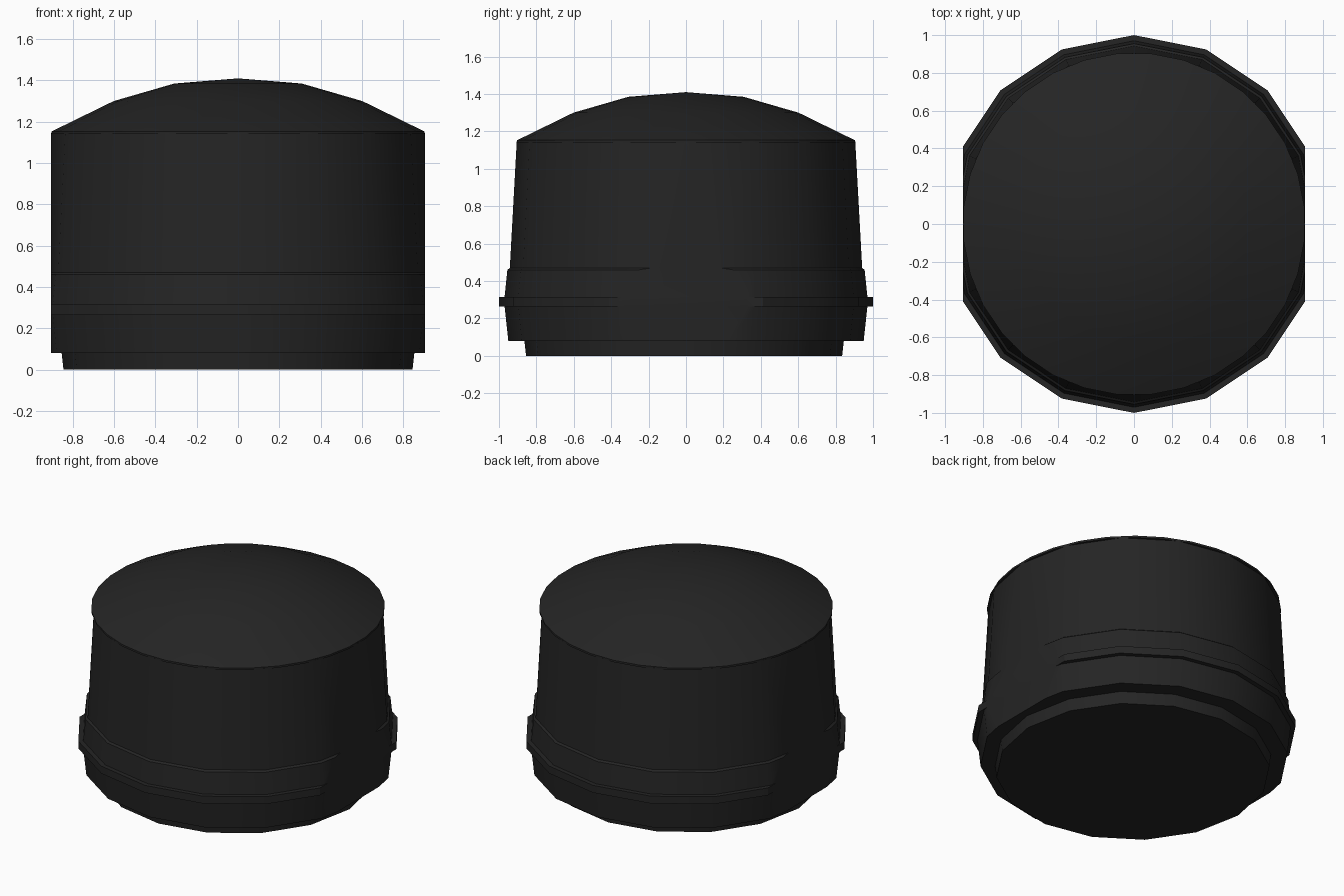
import bpy, bmesh, math

cube = bpy.data.objects.get("Cube")
if cube:
    bpy.data.objects.remove(cube, do_unlink=True)

# One dark matte colour for the whole model
black = bpy.data.materials.new("matte black")
black.use_nodes = True
colour = (0.018, 0.018, 0.018, 1)
black.diffuse_color = colour
shader = black.node_tree.nodes["Principled BSDF"]
shader.inputs["Base Color"].default_value = colour
shader.inputs["Roughness"].default_value = 0.8

SIDE = 0.905  # half width between the two flat sides


def lathe(name, profile, sides, turn=0.0, y=0.0, clip=False):
    """Spin (radius, height) points about z; optionally slice flat sides."""
    bm = bmesh.new()
    rings = []
    for r, z in profile:
        ring = []
        for i in range(sides):
            a = 2 * math.pi * (i + turn) / sides
            ring.append(bm.verts.new((r * math.cos(a), y + r * math.sin(a), z)))
        rings.append(ring)
    for low, high in zip(rings, rings[1:]):
        for i in range(sides):
            j = (i + 1) % sides
            bm.faces.new((low[i], low[j], high[j], high[i]))
    bm.faces.new(rings[0][::-1])
    if profile[-1][0] > 0:
        bm.faces.new(rings[-1])
    bmesh.ops.remove_doubles(bm, verts=bm.verts, dist=0.0005)
    if clip:
        for s in (1, -1):
            cut = bmesh.ops.bisect_plane(
                bm, geom=bm.verts[:] + bm.edges[:] + bm.faces[:],
                plane_co=(s * SIDE, 0, 0), plane_no=(s, 0, 0), clear_outer=True)
            edges = [e for e in cut["geom_cut"] if isinstance(e, bmesh.types.BMEdge)]
            bmesh.ops.holes_fill(bm, edges=edges, sides=0)
    bmesh.ops.recalc_face_normals(bm, faces=bm.faces)
    mesh = bpy.data.meshes.new(name)
    bm.to_mesh(mesh)
    bm.free()
    mesh.materials.append(black)
    obj = bpy.data.objects.new(name, mesh)
    bpy.context.collection.objects.link(obj)
    bpy.ops.object.select_all(action="DESELECT")
    obj.select_set(True)
    bpy.context.view_layer.objects.active = obj
    bpy.ops.object.shade_smooth_by_angle(angle=math.radians(30))
    return obj


# Narrow foot
lathe("base_plug", [(0.845, 0), (0.855, 0.09)], 16, y=-0.01)

# Skirt, raised trim ring, band and tapering wall
lathe("cap_body", [
    (0.95, 0.08), (0.97, 0.265), (1.0, 0.265), (1.0, 0.315),
    (0.97, 0.315), (0.955, 0.46), (0.942, 0.47), (0.905, 1.145),
], 16, clip=True)

# Shallow domed top
lathe("domed_top", [
    (0.907, 1.14), (0.907, 1.153), (0.605, 1.3), (0.31, 1.385), (0, 1.41),
], 32, turn=0.5)
